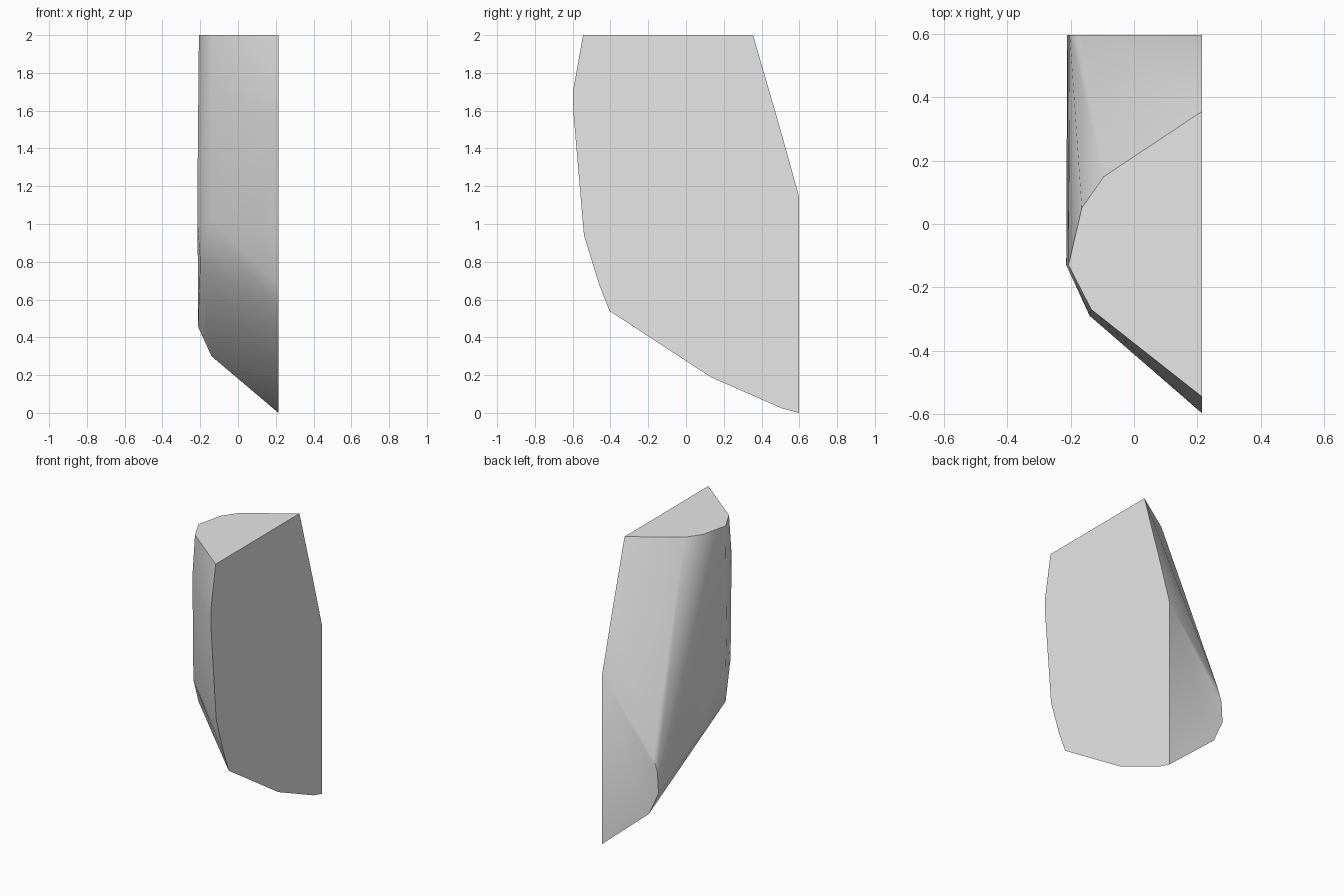
import bpy, bmesh, math

cube = bpy.data.objects.get("Cube")
if cube:
    bpy.data.objects.remove(cube, do_unlink=True)

SIDE, BACK, TOP = 0.214, 0.597, 2.0

# Flat cut side, outline as (y, z)
side = [(-0.545, TOP), (0.355, TOP), (0.5, 1.5), (BACK, 1.15), (BACK, 0),
        (0.505, 0.025), (0.13, 0.19), (-0.405, 0.54), (-0.46, 0.68),
        (-0.54, 0.94), (-0.597, 1.6), (-0.597, 1.71)]
# Flat top, outline as (x, y)
top = [(-0.095, 0.15), (-0.165, 0.05), (-0.207, -0.13), (-0.135, -0.27)]
# Flat back, outline as (x, z)
back = [(-0.14, 0.3), (-0.211, 0.455), (-0.203, 0.6), (-0.167, 0.7)]
# Corners of the rounded outer wall
wall = [(-0.2, -0.14, 0.8), (-0.14, -0.28, 1.02), (-0.14, -0.29, 1.73),
        (-0.214, -0.13, 1.25), (-0.214, -0.12, 1.0)]

points = ([(SIDE, y, z) for y, z in side] + [(x, y, TOP) for x, y in top]
          + [(x, BACK, z) for x, z in back] + wall)

# Wrap the corners in one convex shard
bm = bmesh.new()
for p in points:
    bm.verts.new(p)
bmesh.ops.convex_hull(bm, input=bm.verts[:])
bmesh.ops.delete(bm, geom=[v for v in bm.verts if not v.link_faces], context='VERTS')
bmesh.ops.dissolve_limit(bm, angle_limit=math.radians(1), verts=bm.verts[:], edges=bm.edges[:])
bmesh.ops.recalc_face_normals(bm, faces=bm.faces[:])
mesh = bpy.data.meshes.new("stone_shard")
bm.to_mesh(mesh)
bm.free()
shard = bpy.data.objects.new("stone_shard", mesh)
bpy.context.collection.objects.link(shard)

# Plain grey
grey = bpy.data.materials.new("light_grey")
grey.use_nodes = True
colour = (0.8, 0.8, 0.8, 1)
grey.diffuse_color = colour
grey.node_tree.nodes["Principled BSDF"].inputs["Base Color"].default_value = colour
mesh.materials.append(grey)

# Soft outer wall, crisp cut faces
bpy.ops.object.select_all(action='DESELECT')
shard.select_set(True)
bpy.context.view_layer.objects.active = shard
bpy.ops.object.shade_smooth_by_angle(angle=math.radians(45))
